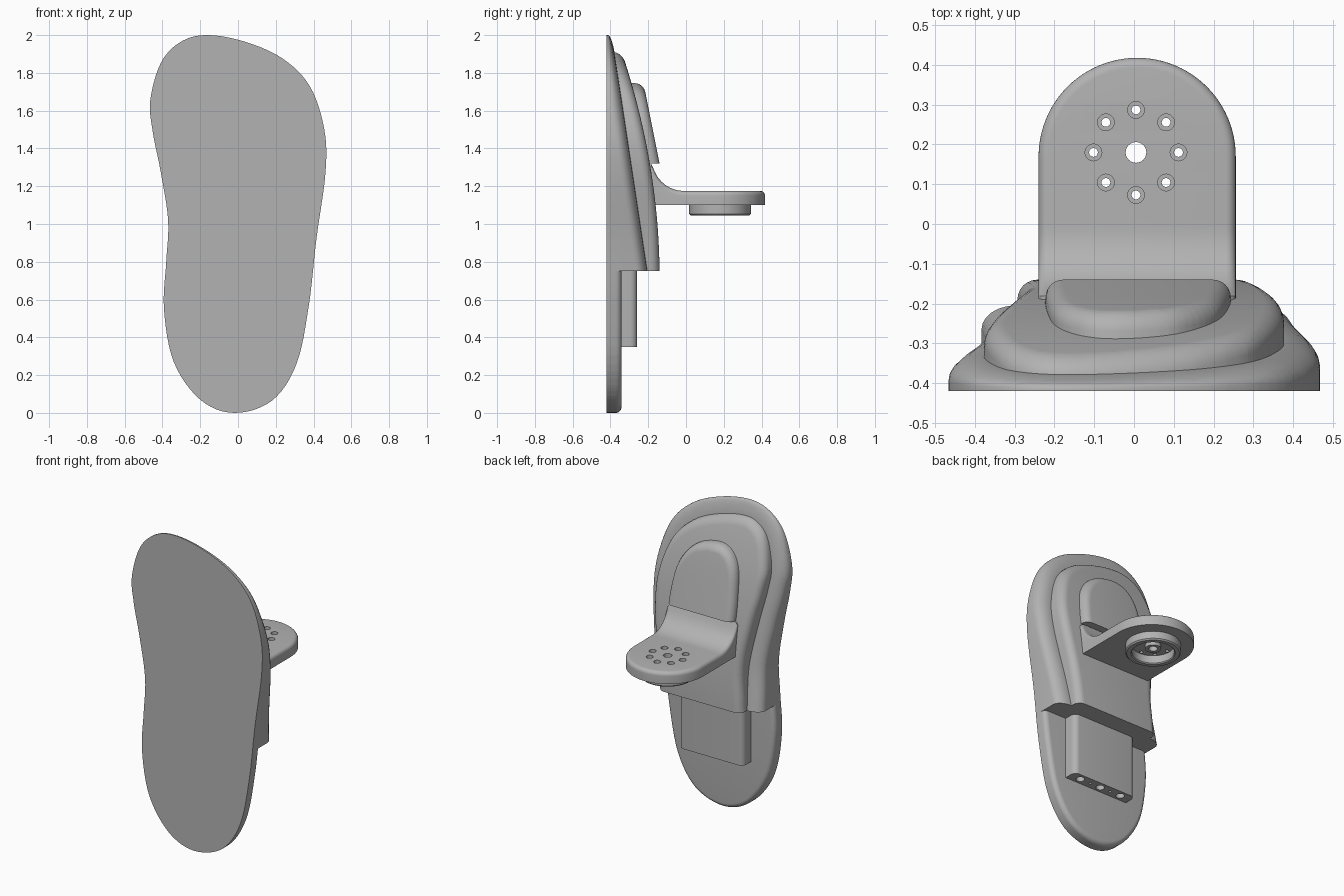
import bpy, bmesh
from math import sin, cos, pi, sqrt
from mathutils import Vector, Matrix

if "Cube" in bpy.data.objects:
    bpy.data.objects.remove(bpy.data.objects["Cube"])

grey = bpy.data.materials.new("plain_grey")
grey.use_nodes = True
grey.diffuse_color = (0.45, 0.45, 0.45, 1)
grey.node_tree.nodes["Principled BSDF"].inputs["Base Color"].default_value = (0.45, 0.45, 0.45, 1)
parts = []


def add(name, bm):
    bmesh.ops.recalc_face_normals(bm, faces=bm.faces)
    mesh = bpy.data.meshes.new(name)
    bm.to_mesh(mesh)
    bm.free()
    mesh.materials.append(grey)
    obj = bpy.data.objects.new(name, mesh)
    bpy.context.collection.objects.link(obj)
    parts.append(obj)
    return obj


def smooth_loop(pts, steps=6):
    """Closed curve through the given points."""
    p = [Vector(q) for q in pts]
    n = len(p)
    out = []
    for i in range(n):
        a, b, c, d = p[i - 1], p[i], p[(i + 1) % n], p[(i + 2) % n]
        for k in range(steps):
            t = k / steps
            out.append(0.5 * (2 * b + (c - a) * t + (2 * a - 5 * b + 4 * c - d) * t * t
                              + (3 * b - a - 3 * c + d) * t ** 3))
    return out


def inset(loop, dist):
    """Move a counter-clockwise loop inwards."""
    out = []
    for i, p in enumerate(loop):
        e1 = (p - loop[i - 1]).normalized()
        e2 = (loop[(i + 1) % len(loop)] - p).normalized()
        n1, n2 = Vector((-e1.y, e1.x)), Vector((-e2.y, e2.x))
        out.append(p + (n1 + n2) * dist / (1 + n1.dot(n2)))
    return out


def pad(name, loop, base, top, edge, drop, above=None, below=None, upright=True):
    """Slab with a rounded rim whose top follows top(v) along the outline."""
    bm = bmesh.new()
    n = len(loop)
    levels = [(0, -1)]
    for k in range(7):
        a = k / 6 * pi / 2
        levels.append((edge * (1 - cos(a)), -drop * (1 - sin(a))))
    rings = [[bm.verts.new((p.x, p.y, t)) for p in inset(loop, d)] for d, t in levels]
    for lo, hi in zip(rings, rings[1:]):
        for i in range(n):
            bm.faces.new((lo[i - 1], lo[i], hi[i], hi[i - 1]))
    bm.faces.new(rings[0][::-1])
    bm.faces.new(rings[-1])

    def slice_at(v, **kw):
        geom = bm.verts[:] + bm.edges[:] + bm.faces[:]
        bmesh.ops.bisect_plane(bm, geom=geom, dist=1e-5, plane_co=(0, v, 0),
                               plane_no=(0, 1, 0), **kw)

    if above is not None:
        slice_at(above, clear_inner=True)
        bmesh.ops.edgeloop_fill(bm, edges=[e for e in bm.edges if e.is_boundary])
    if below is not None:
        slice_at(below, clear_outer=True)
    vs = [v.co.y for v in bm.verts]
    lo, hi = min(vs), max(vs)
    for k in range(1, 40):
        slice_at(lo + (hi - lo) * k / 40)
    for v in bm.verts:
        x, s, t = v.co
        h = base
        if t > -0.5:
            h = top(s) + t * min(1, (top(s) - base) / (1.4 * drop))
        v.co = (x, h, s) if upright else (x, s, h)
    return add(name, bm)


def cylinder(name, x, y, z0, z1, r0, r1, sides=32):
    bm = bmesh.new()
    bmesh.ops.create_cone(bm, cap_ends=True, segments=sides, radius1=r0, radius2=r1,
                          depth=z1 - z0, matrix=Matrix.Translation((x, y, (z0 + z1) / 2)))
    return add(name, bm)


def cut(obj, cutters):
    for c in cutters:
        c.hide_render = True
        m = obj.modifiers.new("hole", "BOOLEAN")
        m.operation, m.solver, m.object = "DIFFERENCE", "EXACT", c
    bpy.context.view_layer.update()
    mesh = bpy.data.meshes.new_from_object(obj.evaluated_get(bpy.context.evaluated_depsgraph_get()))
    obj.modifiers.clear()
    obj.data = mesh
    mesh.materials.clear()
    mesh.materials.append(grey)
    for c in cutters:
        parts.remove(c)
        bpy.data.objects.remove(c)


def ring(name, x, y, profile, sides=64):
    """Turned part from a closed (radius, height) profile."""
    bm = bmesh.new()
    rows = []
    for i in range(sides):
        a = 2 * pi * i / sides
        rows.append([bm.verts.new((x + r * cos(a), y + r * sin(a), z)) for r, z in profile])
    for i in range(sides):
        for k in range(len(profile)):
            bm.faces.new((rows[i - 1][k - 1], rows[i - 1][k], rows[i][k], rows[i][k - 1]))
    return add(name, bm)


# Sole outline, counter-clockwise from the toe
foot = smooth_loop([
    (-.175, 2), (-.31, 1.96), (-.41, 1.85), (-.465, 1.65), (-.45, 1.48), (-.41, 1.28),
    (-.37, 1.02), (-.38, .8), (-.392, .55), (-.34, .27), (-.2, .07), (-.02, 0), (.18, .065),
    (.31, .26), (.375, .57), (.415, .92), (.463, 1.27), (.457, 1.5), (.38, 1.73),
    (.23, 1.88), (.02, 1.97)])
STEP = 0.75

# Sole: thin heel, wedge-shaped forefoot and two raised pads
pad("heel_plate", foot, -.42, lambda z: -.342, .03, .03, below=STEP)
pad("forefoot", foot, -.42, lambda z: -.205 - .15 * (z - STEP), .085, .06, above=STEP)
pad("middle_pad", inset(foot, .09), -.40,
    lambda z: -.14 - .011 * (z - STEP) - .139 * (z - STEP) ** 2, .05, .05, above=STEP)
arch = smooth_loop([(-.03, 1.745), (-.13, 1.72), (-.195, 1.63), (-.218, 1.48), (-.222, 1.3),
                    (-.2, 1.1), (.2, 1.1), (.24, 1.25), (.238, 1.42), (.205, 1.58), (.11, 1.7)])
pad("upper_pad", arch, -.32, lambda z: -.14 - .2 * (z - 1.32), .045, .045, above=1.32)

# Bracket: round-ended shelf that sweeps up into the sole
CX, CY, R = .008, .17, .248
shelf = [Vector((CX + R * cos(pi * i / 48), CY + R * sin(pi * i / 48))) for i in range(49)]
shelf += [Vector((CX - R, -.23)), Vector((CX + R, -.23))]


def shelf_top(y):
    d = min(max(-.01 - y, 0), .168)
    return min(1.345 - sqrt(.17 ** 2 - d * d), 1.315)


bracket = pad("bracket", shelf, 1.10, shelf_top, .025, .025, upright=False)
HX, HY = .005, .18
cutters = [cylinder("centre_cutter", HX, HY, 1, 1.3, .026, .026)]
for i in range(8):
    x, y = HX + .107 * cos(i * pi / 4), HY + .107 * sin(i * pi / 4)
    cutters.append(cylinder("bolt_cutter", x, y, 1, 1.3, .011, .011))
    cutters.append(cylinder("sink_cutter", x, y, 1.15, 1.2, .021, .021))
cut(bracket, cutters)

# Hub under the shelf
ring("hub_ring", HX, HY, [(.163, 1.102), (.163, 1.053), (.155, 1.045), (.13, 1.045),
                          (.124, 1.051), (.124, 1.102)])
ring("hub_boss", HX, HY, [(.047, 1.102), (.047, 1.075), (.026, 1.075), (.026, 1.102)])

# Tongue below the step with sockets in its end
bm = bmesh.new()
bmesh.ops.create_cube(bm, size=1, matrix=Matrix.Translation((.005, -.305, .56))
                      @ Matrix.Diagonal((.46, .092, .42, 1)))
back = [e for e in bm.edges if all(v.co.y > -.3 for v in e.verts)
        and abs(e.verts[0].co.z - e.verts[1].co.z) > .1]
bmesh.ops.bevel(bm, geom=back, offset=.035, segments=6, affect="EDGES", profile=.5)
tongue = add("tongue", bm)
cut(tongue, [cylinder("socket_cutter", .005 + i * .076, -.302, .3, .45, r, r, 24)
             for i, r in ((-2, .026), (-1, .009), (0, .026), (1, .009), (2, .026))])

# Smooth shading with sharp edges kept
bpy.ops.object.select_all(action="DESELECT")
for obj in parts:
    obj.select_set(True)
bpy.context.view_layer.objects.active = parts[0]
bpy.ops.object.shade_smooth_by_angle(angle=.6)
